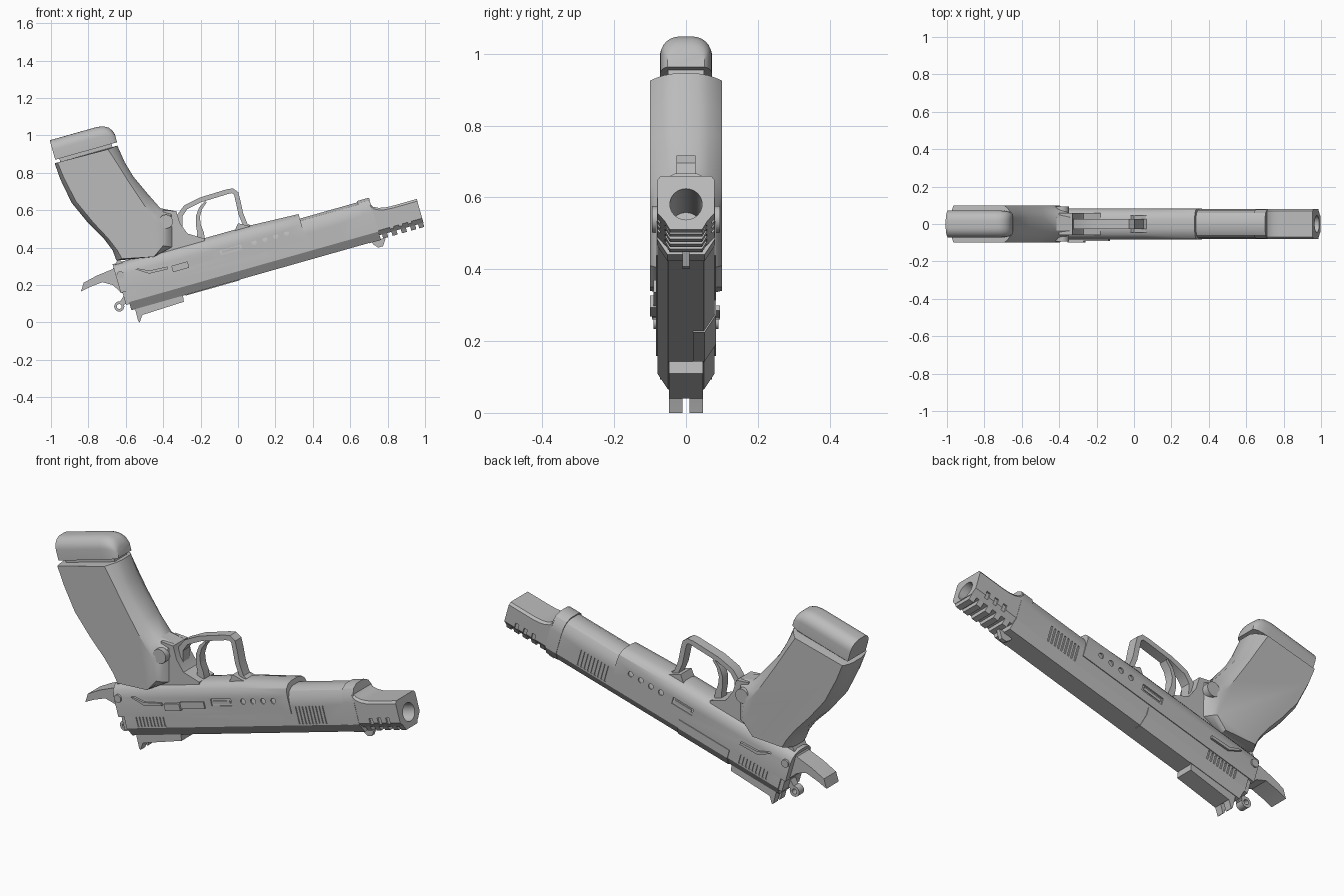
import bpy, bmesh, math

cube = bpy.data.objects.get("Cube")
if cube:
    bpy.data.objects.remove(cube, do_unlink=True)

grey = bpy.data.materials.new("plain grey")
grey.use_nodes = True
COLOUR = (0.5, 0.5, 0.5, 1)
grey.diffuse_color = COLOUR
grey.node_tree.nodes["Principled BSDF"].inputs["Base Color"].default_value = COLOUR

# The body lies along a tilted axis: u runs to the muzzle, v across it
TILT = math.radians(15.8)
C, S = math.cos(TILT), math.sin(TILT)
parts = []


def tilted(u, y, v):
    return (-0.57 + u * C - v * S, y, 0.065 + u * S + v * C)


def loft(bm, loops):
    """Skin matching point loops and cap both ends."""
    rings = [[bm.verts.new(p) for p in loop] for loop in loops]
    n = len(rings[0])
    faces = [bm.faces.new(rings[0]), bm.faces.new(rings[-1])]
    for a, b in zip(rings, rings[1:]):
        for i in range(n):
            j = (i + 1) % n
            faces.append(bm.faces.new((a[i], a[j], b[j], b[i])))
    bmesh.ops.recalc_face_normals(bm, faces=faces)


def finish(bm, name):
    mesh = bpy.data.meshes.new(name)
    bm.to_mesh(mesh)
    bm.free()
    mesh.materials.append(grey)
    obj = bpy.data.objects.new(name, mesh)
    bpy.context.collection.objects.link(obj)
    parts.append(obj)
    return obj


def part(name, *lofts):
    bm = bmesh.new()
    for loops in lofts:
        loft(bm, loops)
    return finish(bm, name)


def both(half):
    """Mirror a half section of (y, v) points."""
    return half + [(-y, v) for y, v in reversed(half)]


def along(section, *stations):
    return [[tilted(u, y, v) for y, v in section] for u in stations]


def block(u0, u1, y0, y1, v0, v1):
    return along([(y0, v0), (y1, v0), (y1, v1), (y0, v1)], u0, u1)


def slab(profile, y0, y1):
    return [[(x, y, z) for x, z in profile] for y in (y0, y1)]


def disc(u, v, r, y0, y1, n=20):
    ring = [(u + r * math.cos(k * math.tau / n), v + r * math.sin(k * math.tau / n)) for k in range(n)]
    return [[tilted(a, y, b) for a, b in ring] for y in (y0, y1)]


def ribbon(path, widths, half):
    """Strip of given widths following an x, z path."""
    left, right = [], []
    for i, (x, z) in enumerate(path):
        a, b = path[max(i - 1, 0)], path[min(i + 1, len(path) - 1)]
        dx, dz = b[0] - a[0], b[1] - a[1]
        k = widths[min(i, len(widths) - 1)] / 2 / math.hypot(dx, dz)
        left.append((x - dz * k, z + dx * k))
        right.append((x + dz * k, z - dx * k))
    return slab(left + right[::-1], -half, half)


def carve(obj, *lofts):
    cutter = part("cutter", *lofts)
    cutter.hide_render = True
    mod = obj.modifiers.new("carve", 'BOOLEAN')
    mod.operation, mod.solver, mod.object = 'DIFFERENCE', 'EXACT', cutter
    bpy.context.view_layer.update()
    graph = bpy.context.evaluated_depsgraph_get()
    mesh = bpy.data.meshes.new_from_object(obj.evaluated_get(graph))
    obj.modifiers.clear()
    obj.data = mesh
    parts.remove(cutter)
    bpy.data.objects.remove(cutter, do_unlink=True)


# Slide with grip serrations
slide_half = [(0.05, 0), (0.079, 0.045), (0.079, 0.15), (0.074, 0.185), (0.058, 0.212), (0.03, 0.226)]
slide = part("slide", along(both(slide_half), 0, 1.33))
grooves = []
for start, count, top in ((0.07, 9, 0.1), (1.03, 9, 0.14)):
    for i in range(count):
        u = start + i * 0.02
        for side in (-1, 1):
            grooves.append(block(u, u + 0.008, side * 0.074, side * 0.1, 0.052, top))
carve(slide, *grooves)
part("ejection_panel", along([(0.02, -0.004), (0.052, -0.004), (0.083, 0.045), (0.083, 0.09), (0.02, 0.09)], 0.3, 0.6))

# Collar in front of the slide
part("collar", along(both([(y * 1.03, v * 1.04 - 0.002) for y, v in slide_half]), 1.32, 1.386))

# Muzzle block with bore and ribs underneath
muzzle_loops = []
for u, top in ((1.38, 0.2), (1.395, 0.18), (1.42, 0.167), (1.45, 0.16), (1.49, 0.157), (1.63, 0.157)):
    half = [(0.058, 0.025), (0.08, 0.05), (0.08, top - 0.012), (0.07, top)]
    muzzle_loops.append([tilted(u, y, v) for y, v in both(half)])
muzzle = part("muzzle_block", muzzle_loops)
bore = [(0.045 * math.cos(k * math.tau / 32), 0.075 + 0.045 * math.sin(k * math.tau / 32)) for k in range(32)]
slots = [block(u, u + 0.02, s * 0.072, s * 0.1, 0.04, 0.075) for u in (1.45, 1.5, 1.55) for s in (-1, 1)]
carve(muzzle, along(bore, 1.3, 1.7), *slots)
part("muzzle_ribs", *[along(both([(0.045, 0.002), (0.06, 0.028)]), u, u + 0.028)
                      for u in (1.4, 1.452, 1.504, 1.556, 1.6)])

# Frame with side recesses
frame_half = [(0.083, 0.105), (0.083, 0.2), (0.075, 0.235), (0.055, 0.256), (0.025, 0.264)]
frame_loops = along(both(frame_half), -0.03, 0.72)
frame_loops += [[tilted(1.0, y, v - max(0, v - 0.2) * 0.2) for y, v in both(frame_half)]]
frame = part("frame", frame_loops)
recesses = []
for s in (-1, 1):
    recesses.append(block(0.54, 0.66, s * 0.075, s * 0.1, 0.15, 0.185))
    recesses += [disc(u, 0.17, 0.014, s * 0.075, s * 0.1) for u in (0.73, 0.79, 0.85, 0.91)]
carve(frame, *recesses)
part("slot_bars", *[block(0.55, 0.65, s * 0.07, s * 0.081, 0.16, 0.175) for s in (-1, 1)])

# Grip: narrow core outline swelling out to the flat side panels
core = [(-.98, .85), (-.95, .765), (-.89, .64), (-.8, .53), (-.715, .445), (-.67, .385), (-.65, .33), (-.45, .35),
        (-.34, .4), (-.335, .595), (-.415, .61), (-.485, .69), (-.56, .78), (-.605, .855), (-.645, .945)]
panel = [(-.965, .855), (-.93, .77), (-.865, .645), (-.775, .535), (-.695, .45), (-.645, .385), (-.62, .34),
         (-.45, .35), (-.40, .41), (-.42, .52), (-.45, .56), (-.5, .625), (-.59, .76), (-.64, .84), (-.695, .925)]
grip_loops = []
for y, t in ((-0.1, 0), (-0.088, 0.3), (-0.062, 0.75), (-0.035, 1), (0.035, 1), (0.062, 0.75), (0.088, 0.3), (0.1, 0)):
    grip_loops.append([(a[0] + (b[0] - a[0]) * t, y, a[1] + (b[1] - a[1]) * t) for a, b in zip(panel, core)])
part("grip", grip_loops)

# Magazine and its rounded base pad
part("magazine", block(-0.15, 0.14, -0.05, 0.05, 0.8, 0.9))
pad = [(0.073, 0)] + [(0.018 + 0.055 * math.cos(a * math.pi / 12), 0.053 + 0.055 * math.sin(a * math.pi / 12))
                      for a in range(7)]
pad_loops = []
for u, k in ((-0.173, 1), (0.09, 1), (0.125, 0.94), (0.15, 0.8), (0.165, 0.6), (0.171, 0.4)):
    pad_loops.append([tilted(u, y * (0.5 + k / 2), 0.885 + v * k) for y, v in both(pad)])
part("magazine_pad", pad_loops)

# Trigger guard, webs joining it to the frame, and trigger
part("trigger_guard", ribbon([(-.31, .5), (-.312, .57), (-.28, .615), (-.2, .655), (-.06, .698), (-.03, .704), (-.01, .69),
                              (0, .65), (.015, .58), (.04, .52), (.1, .485)], [0.03, 0.03, 0.026], 0.026))
part("guard_webs",
     slab([(-.40, .6), (-.33, .595), (-.31, .53), (-.27, .475), (-.18, .448), (-.18, .38), (-.4, .36)], -0.06, 0.06),
     slab([(0, .53), (.04, .52), (.1, .505), (.1, .45), (-.08, .43), (-.08, .462), (-.02, .485)], -0.045, 0.045))
part("trigger", ribbon([(-.172, .645), (-.2, .61), (-.215, .565), (-.212, .52), (-.2, .48), (-.2, .43)],
                       [0.012, 0.018, 0.022, 0.026, 0.035, 0.05], 0.022))

# Tang curling out behind the grip
part("tang", slab([(-.67, .285), (-.755, .25), (-.825, .212), (-.84, .165), (-.79, .19), (-.725, .215), (-.67, .2),
                   (-.62, .155), (-.59, .2), (-.6, .3), (-.64, .34)], -0.05, 0.05))

# Ring hammer
ring = [(-.635 + 0.02 * math.cos(k * math.tau / 20), .085 + 0.02 * math.sin(k * math.tau / 20)) for k in range(21)]
part("hammer", ribbon(ring, [0.014], 0.02), ribbon([(-.622, .1), (-.6, .125), (-.55, .15)], [0.025, 0.04], 0.02))
part("slide_rear", block(-0.02, 0.02, -0.072, 0.072, 0.035, 0.12))

# Sights
part("rear_sight", slab([(-.54, .1), (-.295, .15), (-.29, .11), (-.51, .04), (-.55, .065)], -0.047, 0.047),
     *[slab([(-.55, .07), (-.505, .055), (-.515, .03), (-.525, 0), (-.533, .005)], s * 0.01, s * 0.047) for s in (-1, 1)])
part("front_sight", slab([(.71, .44), (.725, .415), (.75, .4), (.775, .407), (.79, .45)], -0.01, 0.01))

# Small controls on both sides
chevron = [(0.08, 0.205), (0.095, 0.205), (0.15, 0.178), (0.25, 0.172), (0.25, 0.158), (0.145, 0.162)]
levers = [[[tilted(u, s * y, v) for u, v in chevron] for y in (0.07, 0.094)] for s in (-1, 1)]
part("safety_levers", *levers)
part("pins", *[disc(-0.005, 0.197, 0.02, s * 0.07, s * 0.09) for s in (-1, 1)])
part("release_buttons", *[disc(0.307, 0.406, 0.037, s * 0.03, s * 0.094) for s in (-1, 1)])
part("slide_stop", block(0.27, 0.36, -0.1, -0.07, 0.135, 0.17), block(0.36, 0.5, -0.09, -0.07, 0.14, 0.175))

# Smooth shading with sharp edges kept
for obj in bpy.context.selected_objects:
    obj.select_set(False)
for obj in parts:
    obj.select_set(True)
bpy.context.view_layer.objects.active = parts[0]
bpy.ops.object.shade_smooth_by_angle(angle=math.radians(32))
